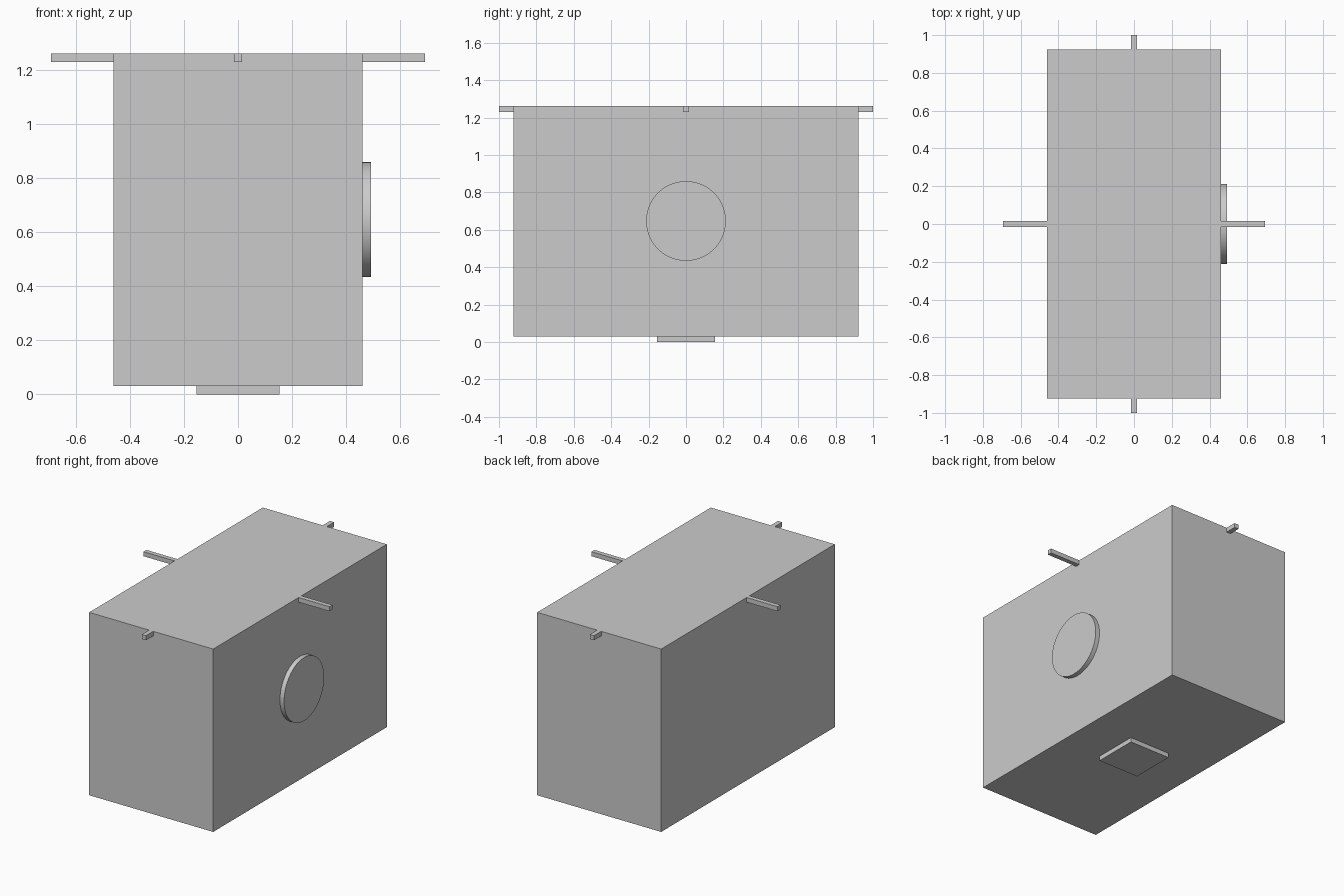
import bpy
import math

cube = bpy.data.objects.get("Cube")
if cube:
    bpy.data.objects.remove(cube, do_unlink=True)

# Single plain grey
grey = bpy.data.materials.new("light grey")
grey.use_nodes = True
colour = (0.6, 0.6, 0.6, 1)
grey.diffuse_color = colour
for node in grey.node_tree.nodes:
    if node.type == 'BSDF_PRINCIPLED':
        node.inputs["Base Color"].default_value = colour

U = 1 / 13          # design module: half length is 13 modules
THICK = 0.4 * U     # thickness of pad, disc and rods
TOP = 16 * U + THICK


def box(name, low, high):
    """Box spanning two opposite corners."""
    bpy.ops.mesh.primitive_cube_add(size=1)
    ob = bpy.context.object
    ob.name = name
    ob.location = [(a + b) / 2 for a, b in zip(low, high)]
    ob.scale = [b - a for a, b in zip(low, high)]
    bpy.ops.object.transform_apply(location=False, rotation=False, scale=True)
    ob.data.materials.append(grey)
    return ob


# Main body and the square pad beneath it
hx, hy = 6 * U, 12 * U
box("body", (-hx, -hy, THICK), (hx, hy, TOP))
box("bottom_pad", (-2 * U, -2 * U, 0), (2 * U, 2 * U, THICK))

# Thin square rods level with the top, one per side
h = THICK / 2
for name, s in (("right_rod", -1), ("left_rod", 1)):
    x = sorted((s * hx, s * 9 * U))
    box(name, (x[0], -h, TOP - THICK), (x[1], h, TOP))
for name, s in (("front_rod", -1), ("back_rod", 1)):
    y = sorted((s * hy, s * 13 * U))
    box(name, (-h, y[0], TOP - THICK), (h, y[1], TOP))

# Round disc on the left side
bpy.ops.mesh.primitive_cylinder_add(
    vertices=96, radius=0.213, depth=THICK,
    location=(hx + h, 0, 0.647), rotation=(0, math.pi / 2, 0))
disc = bpy.context.object
disc.name = "side_disc"
disc.data.materials.append(grey)
bpy.ops.object.shade_smooth_by_angle()
